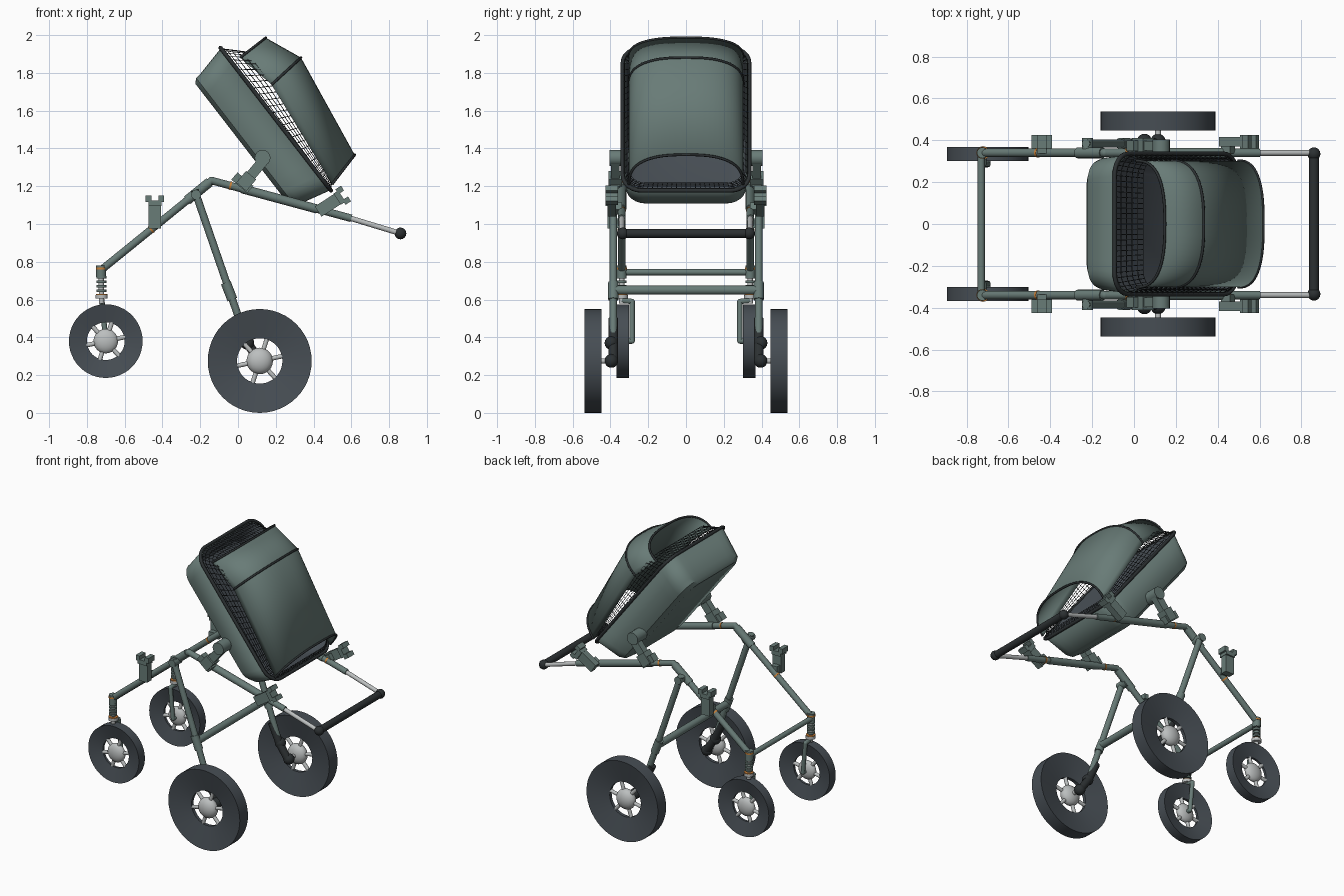
import bpy, bmesh, math
from mathutils import Vector, Matrix

cube = bpy.data.objects.get("Cube")
if cube:
    bpy.data.objects.remove(cube)


def material(name, rgb):
    m = bpy.data.materials.new(name)
    m.use_nodes = True
    m.diffuse_color = (*rgb, 1)
    m.node_tree.nodes["Principled BSDF"].inputs["Base Color"].default_value = (*rgb, 1)
    return m


GREEN = material("grey green", (0.14, 0.2, 0.185))
SLATE = material("dark slate", (0.062, 0.075, 0.088))
DARK = material("charcoal", (0.025, 0.03, 0.032))
GREY = material("light grey", (0.5, 0.52, 0.52))
ORANGE = material("orange", (0.6, 0.22, 0.04))


def finish(name, bm, mats, mirror=True, angle=35):
    bmesh.ops.recalc_face_normals(bm, faces=bm.faces)
    mesh = bpy.data.meshes.new(name)
    bm.to_mesh(mesh)
    bm.free()
    for m in mats:
        mesh.materials.append(m)
    ob = bpy.data.objects.new(name, mesh)
    bpy.context.collection.objects.link(ob)
    bpy.ops.object.select_all(action="DESELECT")
    ob.select_set(True)
    bpy.context.view_layer.objects.active = ob
    bpy.ops.object.shade_smooth_by_angle(angle=math.radians(angle))
    if mirror:
        ob.modifiers.new("Mirror", "MIRROR").use_axis = (False, True, False)
    return ob


def rod(bm, a, b, r):
    a, b = Vector(a), Vector(b)
    turn = (b - a).to_track_quat("Z", "Y").to_matrix().to_4x4()
    bmesh.ops.create_cone(bm, cap_ends=True, segments=16, radius1=r, radius2=r,
                          depth=(b - a).length, matrix=Matrix.Translation((a + b) / 2) @ turn)


def ball(bm, p, r, squash=1):
    bmesh.ops.create_uvsphere(bm, u_segments=20, v_segments=12, radius=r,
                              matrix=Matrix.Translation(p) @ Matrix.Diagonal((1, squash, 1, 1)))


def tube(name, pts, r, mat, mirror=True):
    bm = bmesh.new()
    for a, b in zip(pts, pts[1:]):
        rod(bm, a, b, r)
    for p in pts[1:-1]:
        ball(bm, p, r)
    return finish(name, bm, [mat], mirror)


def balls(name, pts, r, mat):
    bm = bmesh.new()
    for p in pts:
        ball(bm, p, r)
    return finish(name, bm, [mat])


def loft(bm, loops, closed):
    rows = [[bm.verts.new(p) for p in loop] for loop in loops]
    for a, b in zip(rows, rows[1:]):
        n = len(a)
        for i in range(n if closed else n - 1):
            j = (i + 1) % n
            bm.faces.new((a[i], a[j], b[j], b[i]))
    return rows


# Wheels: dished tyre ring, spokes and hub
def wheel(name, x, y, z, r, hole, half, hub):
    profile = [(r, -half), (r, half), (hole, half * 0.25), (hole, -half * 0.25)]
    steps = 48
    loops = []
    for i in range(steps + 1):
        a = math.tau * i / steps
        loops.append([(x + q * math.cos(a), y + d, z + q * math.sin(a)) for q, d in profile])
    bm = bmesh.new()
    loft(bm, loops, True)
    bmesh.ops.remove_doubles(bm, verts=bm.verts, dist=0.0001)
    finish(name + "_tyre", bm, [SLATE])
    bm = bmesh.new()
    ball(bm, (x, y, z), hub, half / hub)
    for i in range(6):
        a = math.tau * (i + 0.2) / 6
        rod(bm, (x, y, z), (x + hole * 1.04 * math.cos(a), y, z + hole * 1.04 * math.sin(a)), 0.012)
    finish(name + "_hub", bm, [GREY])


wheel("rear_wheel", 0.115, 0.492, 0.275, 0.275, 0.12, 0.045, 0.07)
wheel("front_wheel", -0.7, 0.335, 0.38, 0.195, 0.1, 0.033, 0.065)

# Frame tubes
Y, L = 0.34, 0.385
tube("front_tube", [(-0.72, Y, 0.76), (-0.14, Y, 1.23), (0.6, Y, 1.03)], 0.02, GREEN)
tube("hinge_sleeve", [(-0.27, Y, 1.125), (-0.15, Y, 1.222)], 0.026, GREEN)
tube("handle_sleeve", [(0.02, Y, 1.187), (0.42, Y, 1.079)], 0.024, GREEN)
tube("handle_extension", [(0.58, Y, 1.035), (0.86, Y, 0.95)], 0.014, GREY)
tube("handle_bar", [(0.86, -0.33, 0.95), (0.86, 0.33, 0.95)], 0.024, DARK, False)
balls("handle_end", [(0.86, 0.335, 0.95)], 0.031, DARK)
tube("rear_leg", [(-0.23, L, 1.18), (0.05, L, 0.37)], 0.02, GREEN)
tube("leg_collar", [(-0.065, L, 0.69), (-0.03, L, 0.6)], 0.027, GREEN)
tube("leg_pivot", [(-0.222, 0.33, 1.155), (-0.222, 0.41, 1.155)], 0.026, GREEN)
tube("rear_cross_tube", [(-0.05, -L, 0.65), (-0.05, L, 0.65)], 0.024, GREEN, False)
tube("front_cross_tube", [(-0.73, -Y, 0.745), (-0.73, Y, 0.745)], 0.017, GREEN, False)

# Rear suspension and axle
balls("suspension_joint", [(0.05, L + 0.01, 0.37), (0.115, L + 0.01, 0.275)], 0.036, DARK)
tube("suspension_arm", [(-0.01, L, 0.5), (0.05, L, 0.37), (0.115, L, 0.275)], 0.025, DARK)
tube("rear_axle", [(0.115, L, 0.275), (0.115, 0.49, 0.275)], 0.014, GREY)

# Front swivel, spring and single-sided fork
tube("swivel_head", [(-0.725, Y, 0.72), (-0.725, Y, 0.78)], 0.026, GREEN)
tube("spring_core", [(-0.722, Y, 0.58), (-0.725, Y, 0.73)], 0.014, GREY)
bm = bmesh.new()
for i in range(4):
    z = 0.64 + 0.024 * i
    rod(bm, (-0.723, Y, z), (-0.723, Y, z + 0.013), 0.026)
finish("spring_coils", bm, [GREEN])
tube("spring_seat", [(-0.722, Y, 0.605), (-0.722, Y, 0.625)], 0.032, GREY)
tube("front_fork", [(-0.72, Y, 0.595), (-0.72, 0.285, 0.59), (-0.7, 0.285, 0.38), (-0.7, 0.335, 0.38)], 0.014, GREEN)

# Orange trim rings
rings = [((-0.722, Y, 0.625), (0, 0, 1), 0.03), ((-0.725, Y, 0.765), (0, 0, 1), 0.028),
         ((-0.46, Y, 0.971), (0.58, 0, 0.47), 0.022), ((-0.04, Y, 1.203), (0.74, 0, -0.2), 0.022),
         ((0.45, Y, 1.071), (0.74, 0, -0.2), 0.022)]
bm = bmesh.new()
for p, d, r in rings:
    d = Vector(d).normalized() * 0.005
    rod(bm, Vector(p) - d, Vector(p) + d, r)
finish("trim_ring", bm, [ORANGE])


def blocks(name, origin, tilt, parts):
    """Boxes given as (x, y, z, size x, size y, size z) around a tilted origin."""
    bm = bmesh.new()
    base = Matrix.Translation(origin) @ Matrix.Rotation(math.radians(tilt), 4, "Y")
    for x, y, z, sx, sy, sz in parts:
        bmesh.ops.create_cube(bm, size=1, matrix=base @ Matrix.Translation((x, y, z)) @ Matrix.Diagonal((sx, sy, sz, 1)))
    return finish(name, bm, [GREEN])


# Slotted accessory clamps and seat mounts
clamp = [(0, 0, -0.025, 0.065, 0.045, 0.13), (0, 0, 0.045, 0.07, 0.065, 0.03),
         (-0.034, 0, 0.068, 0.03, 0.065, 0.035), (0.034, 0, 0.068, 0.03, 0.065, 0.035),
         (0, -0.03, -0.06, 0.045, 0.05, 0.05)]
blocks("front_clamp", (-0.44, 0.393, 1.065), 0, clamp)
blocks("rear_clamp", (0.5, 0.393, 1.115), 57, clamp)
blocks("seat_mount", (0.05, 0.375, 1.235), 40,
       [(0, 0, -0.01, 0.07, 0.07, 0.08), (-0.01, 0, -0.03, 0.11, 0.05, 0.05), (0, 0, 0.07, 0.055, 0.045, 0.14)])
tube("mount_pivot", [(0.13, 0.3, 1.35), (0.13, 0.405, 1.35)], 0.042, GREEN)

# Carrycot frame: u runs head to foot, n points out of the opening
O, U, N = Vector((0.2, 0, 1.555)), Vector((0.612, 0, -0.791)), Vector((0.791, 0, 0.612))


def cot(u, y, n):
    return O + U * u + N * n + Vector((0, y, 0))


def outline(hu, hy, r, shift=0, corner=6, split=9):
    pts = []
    for k, (su, sy) in enumerate([(1, 1), (-1, 1), (-1, -1), (1, -1)]):
        for i in range(corner + 1):
            a = math.pi / 2 * (k + i / corner)
            pts.append((su * (hu - r) + r * math.cos(a), sy * (hy - r) + r * math.sin(a)))
    out = []
    for i, p in enumerate(pts):
        q = pts[(i + 1) % len(pts)]
        cuts = split if i % (corner + 1) == corner else 1
        for j in range(cuts):
            t = j / cuts
            out.append((p[0] + (q[0] - p[0]) * t + shift, p[1] + (q[1] - p[1]) * t))
    return out


# Tub with dark lining
bm = bmesh.new()
levels = [(0, 0.475, 0.33, 0.1, 0), (-0.165, 0.435, 0.317, 0.1, 0), (-0.2, 0.42, 0.305, 0.095, -0.01),
          (-0.222, 0.38, 0.27, 0.08, -0.03)]
rows = loft(bm, [[cot(u, y, n) for u, y in outline(hu, hy, r, s)] for n, hu, hy, r, s in levels], True)
bm.faces.new(rows[-1])
tub = finish("cot_tub", bm, [GREEN, SLATE], False)
shell = tub.modifiers.new("Shell", "SOLIDIFY")
shell.thickness = 0.012
shell.offset = -1
shell.material_offset = 1


def trim(name, pts, r, cyclic):
    curve = bpy.data.curves.new(name, "CURVE")
    curve.dimensions = "3D"
    curve.bevel_depth = r
    curve.bevel_resolution = 2
    line = curve.splines.new("POLY")
    line.points.add(len(pts) - 1)
    for p, co in zip(line.points, pts):
        p.co = (*co, 1)
    line.use_cyclic_u = cyclic
    curve.materials.append(DARK)
    bpy.context.collection.objects.link(bpy.data.objects.new(name, curve))


trim("cot_rim", [cot(u, y, 0) for u, y in outline(0.478, 0.335, 0.1)], 0.011, True)


# Netting band between tub and hood
def net_height(u):
    return 0.095 if u < -0.15 else 0.095 - 0.065 * (u + 0.15) / 0.6


low, high = outline(0.472, 0.332, 0.1, 0, 6, 18), outline(0.412, 0.3, 0.08, 0.035, 6, 18)
loops = []
for k in range(6):
    t = k / 5
    loops.append([cot(a[0] + (b[0] - a[0]) * t, a[1] + (b[1] - a[1]) * t, net_height(b[0]) * t)
                  for a, b in zip(low, high)])
bm = bmesh.new()
loft(bm, loops, True)
net = finish("netting", bm, [DARK], False)
wire = net.modifiers.new("Net", "WIREFRAME")
wire.thickness = 0.004


# Open-ended hood stretched over three hoops
def hoop(base_u, base_n, top_u, top_n, half=0.302):
    pts = []
    for i in range(33):
        a = math.pi * i / 32
        c, s = math.cos(a), max(math.sin(a), 0)
        lift = s ** 0.77
        y = math.copysign(abs(c) ** 0.77, c) * half
        pts.append(cot(base_u + (top_u - base_u) * lift, y, base_n + (top_n - base_n) * lift))
    return pts


hoops = [hoop(-0.373, 0.05, -0.373, 0.222), hoop(-0.158, 0.095, -0.176, 0.305), hoop(0.455, 0.025, 0.405, 0.215)]
bm = bmesh.new()
loft(bm, hoops, False)
hood = finish("hood", bm, [GREEN], False)
hood.modifiers.new("Cloth", "SOLIDIFY").thickness = 0.008
for label, pts in zip(("head", "middle", "foot"), hoops):
    trim(label + "_hoop", pts, 0.007, False)
